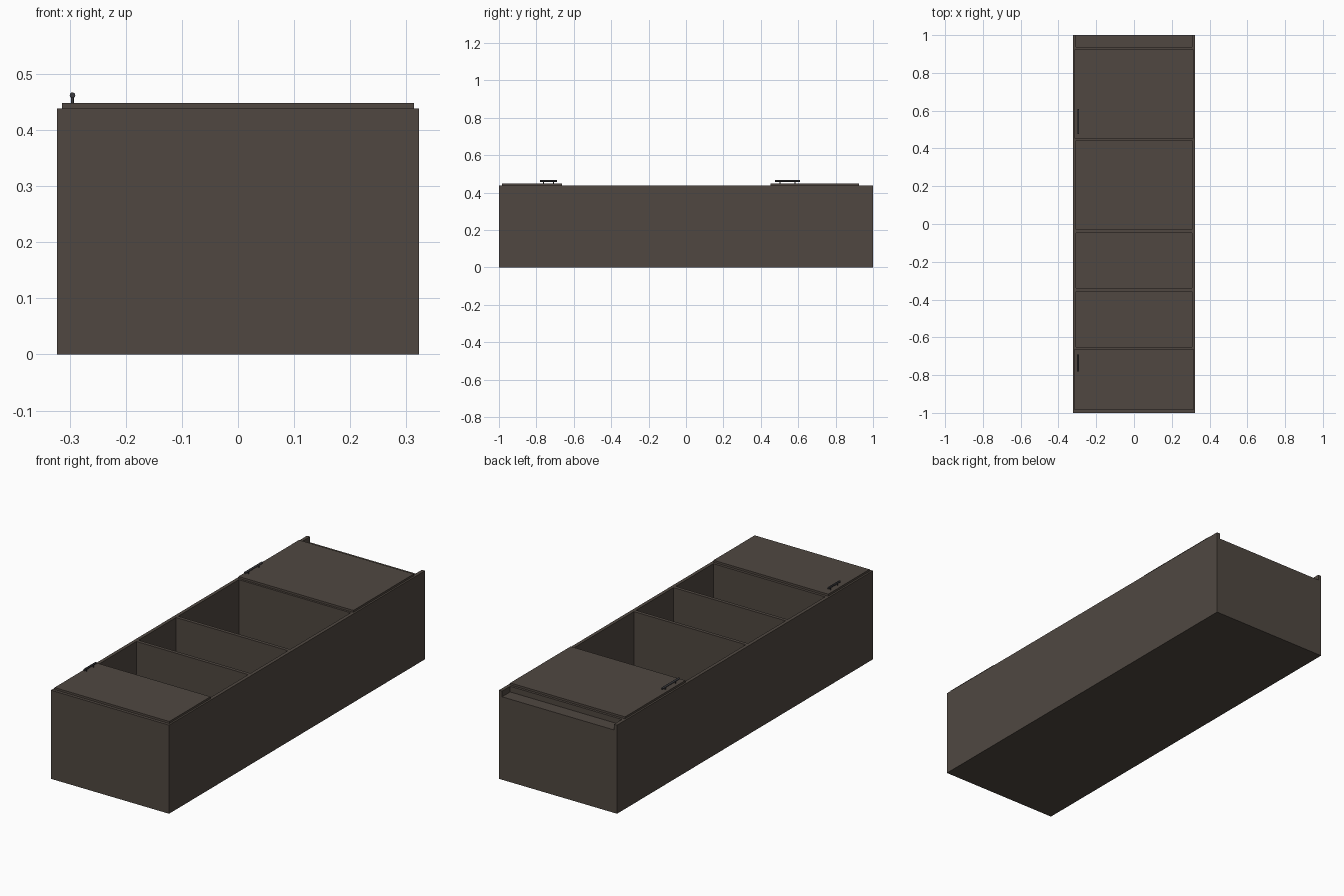
import bpy
import math

if "Cube" in bpy.data.objects:
    bpy.data.objects.remove(bpy.data.objects["Cube"])

W, H, D, T = 0.323, 1.0, 0.438, 0.017   # half width, half height, depth, board


def material(name, rgb):
    m = bpy.data.materials.new(name)
    m.diffuse_color = (*rgb, 1)
    m.use_nodes = True
    m.node_tree.nodes["Principled BSDF"].inputs["Base Color"].default_value = m.diffuse_color
    return m


wood = material("dark brown wood", (0.080, 0.064, 0.053))
metal = material("dark grey metal", (0.045, 0.045, 0.05))


def box(name, x0, x1, y0, y1, z0, z1, mat=wood):
    bpy.ops.mesh.primitive_cube_add(size=1, location=((x0 + x1) / 2, (y0 + y1) / 2, (z0 + z1) / 2))
    o = bpy.context.object
    o.name = name
    o.scale = (x1 - x0, y1 - y0, z1 - z0)
    o.data.materials.append(mat)
    return o


def rod(name, loc, radius, length, along_y=False):
    bpy.ops.mesh.primitive_cylinder_add(vertices=12, radius=radius, depth=length, location=loc,
                                        rotation=(math.pi / 2 if along_y else 0, 0, 0))
    o = bpy.context.object
    o.name = name
    o.data.materials.append(metal)
    bpy.ops.object.shade_smooth_by_angle()


# Carcass: cabinet lying on its back, openings facing up
box("back_panel", -W + T, W - T, -H + T, H - T, 0, T)
for side, s in (("left", -1), ("right", 1)):
    a, b = sorted((s * W, s * (W - T)))
    box(side + "_side_panel", a, b, -H, H, 0, D)
box("top_panel", -W + T, W - T, -H, -H + T, 0, D)

# Shelves and cabinet floor
for i, y in enumerate((-0.667, -0.357, -0.047, 0.443, 0.920)):
    box(f"shelf_{i + 1}", -W + T, W - T, y, y + T, T, D)

# Recessed plinth at the foot end
box("plinth_front", -W + T, W - T, 0.937, H, 0.393, 0.41)
box("plinth_end", -W + T, W - T, H - T, H, 0, 0.393)

# Doors with bar handles
for name, y0, y1, h0, h1 in (("upper", -0.985, -0.663, -0.78, -0.69),
                             ("lower", 0.453, 0.925, 0.476, 0.61)):
    box(name + "_door", -0.314, 0.314, y0, y1, D, D + 0.010)
    x = -0.295
    mid, inset = (h0 + h1) / 2, (h1 - h0) * 0.2
    rod(name + "_handle_bar", (x, mid, 0.462), 0.005, h1 - h0, True)
    for j, y in enumerate((h0 + inset, h1 - inset)):
        rod(f"{name}_handle_post_{j + 1}", (x, y, 0.454), 0.0025, 0.014)
